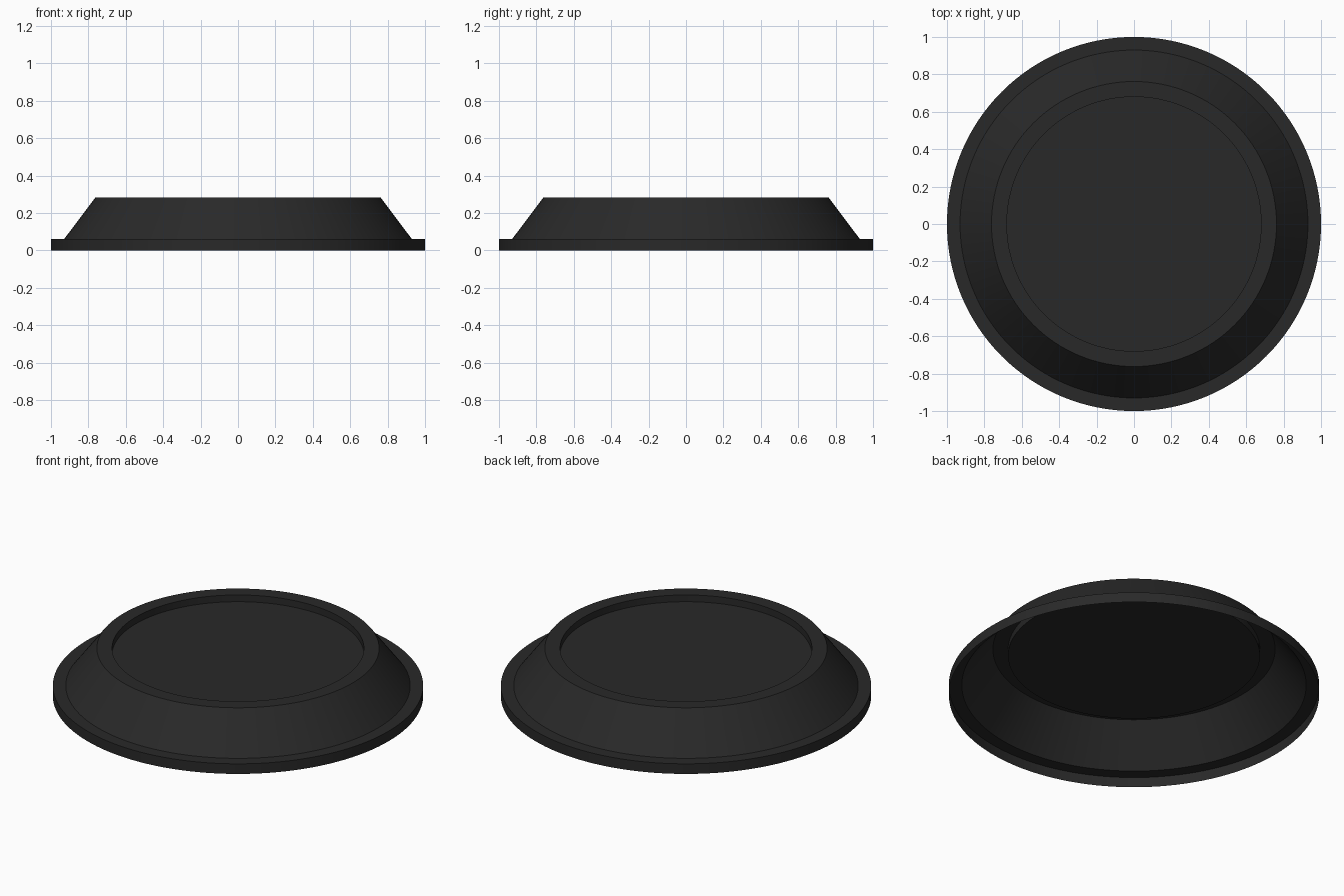
import bpy, bmesh, math

if "Cube" in bpy.data.objects:
    bpy.data.objects.remove(bpy.data.objects["Cube"])

SEGMENTS = 128
# Thin shell profile (radius, height) from the bottom of the rim to the recessed floor
PROFILE = [(1.0, 0.0), (1.0, 0.06), (0.93, 0.06), (0.762, 0.283),
           (0.68, 0.283), (0.68, 0.243)]


def lathe(name, profile):
    """Revolve an open profile around z and cap its last ring."""
    bm = bmesh.new()
    rings = []
    for r, z in profile:
        rings.append([bm.verts.new((r * math.cos(math.tau * i / SEGMENTS),
                                    r * math.sin(math.tau * i / SEGMENTS), z))
                      for i in range(SEGMENTS)])
    for low, high in zip(rings, rings[1:]):
        for i in range(SEGMENTS):
            j = (i + 1) % SEGMENTS
            bm.faces.new((low[i], low[j], high[j], high[i]))
    bm.faces.new(rings[-1])
    mesh = bpy.data.meshes.new(name)
    bm.to_mesh(mesh)
    bm.free()
    obj = bpy.data.objects.new(name, mesh)
    bpy.context.collection.objects.link(obj)
    return obj


# Flanged, tapered cover with a shallow round recess, open underneath
cover = lathe("flanged_cover", PROFILE)
mat = bpy.data.materials.new("black_plastic")
mat.diffuse_color = (0.022, 0.022, 0.022, 1)
mat.use_nodes = True
mat.node_tree.nodes["Principled BSDF"].inputs["Base Color"].default_value = mat.diffuse_color
cover.data.materials.append(mat)

# Smooth round walls, crisp edges between the bands
bpy.context.view_layer.objects.active = cover
cover.select_set(True)
bpy.ops.object.shade_smooth_by_angle(angle=math.radians(30))
